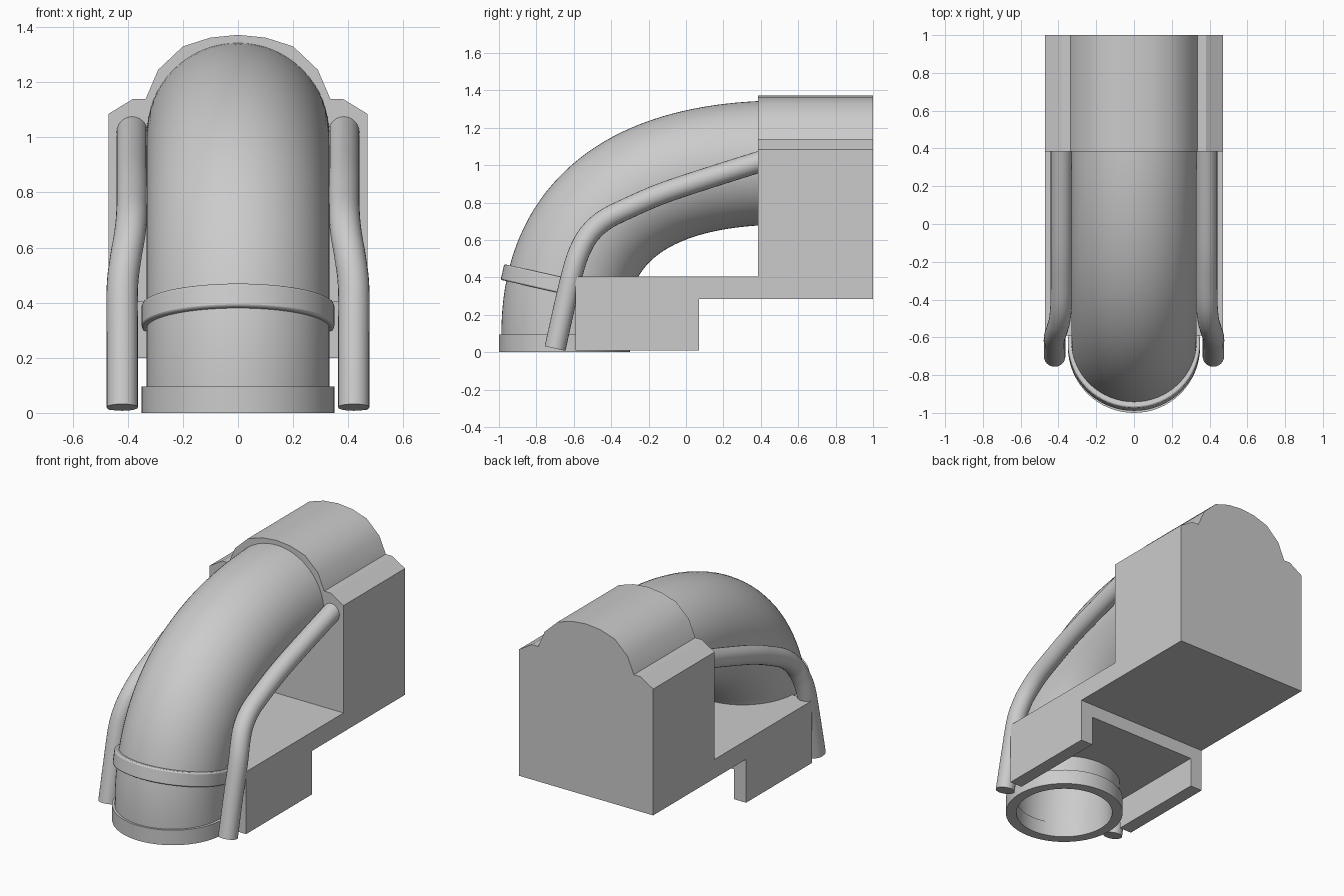
import bpy, bmesh, math
from mathutils import Vector
from mathutils.geometry import interpolate_bezier

if "Cube" in bpy.data.objects:
    bpy.data.objects.remove(bpy.data.objects["Cube"])


def finish(name, bm, bevel=0):
    bmesh.ops.recalc_face_normals(bm, faces=bm.faces[:])
    me = bpy.data.meshes.new(name)
    bm.to_mesh(me)
    bm.free()
    ob = bpy.data.objects.new(name, me)
    bpy.context.collection.objects.link(ob)
    bpy.ops.object.select_all(action='DESELECT')
    ob.select_set(True)
    bpy.context.view_layer.objects.active = ob
    if bevel:
        m = ob.modifiers.new("bevel", 'BEVEL')
        m.width, m.segments, m.limit_method = bevel, 2, 'ANGLE'
    bpy.ops.object.shade_smooth_by_angle(angle=math.radians(30))
    return ob


def extrude(name, profile, y0, y1):
    """Extrude an x-z outline along y."""
    bm = bmesh.new()
    f = bm.faces.new([bm.verts.new((x, y0, z)) for x, z in profile])
    ext = bmesh.ops.extrude_face_region(bm, geom=[f])
    bmesh.ops.translate(bm, vec=(0, y1 - y0, 0),
                        verts=[v for v in ext['geom'] if isinstance(v, bmesh.types.BMVert)])
    return finish(name, bm)


def sweep(name, pts, r, inner=0, n=48, bevel=0):
    """Round bar along a path; hollow when an inner radius is given."""
    bm = bmesh.new()
    pts = [Vector(p) for p in pts]

    def skin(rad):
        rings = []
        for i, p in enumerate(pts):
            t = (pts[min(i + 1, len(pts) - 1)] - pts[max(i - 1, 0)]).normalized()
            u = Vector((1, 0, 0))
            u = (u - t * u.dot(t)).normalized()
            v = t.cross(u)
            rings.append([bm.verts.new(p + rad * (u * math.cos(a) + v * math.sin(a)))
                          for a in (2 * math.pi * k / n for k in range(n))])
        for a, b in zip(rings, rings[1:]):
            bridge(a, b)
        return rings

    def bridge(a, b):
        for k in range(n):
            j = (k + 1) % n
            bm.faces.new((a[k], a[j], b[j], b[k]))

    out = skin(r)
    if inner:
        ins = skin(inner)
        bridge(out[0], ins[0])
        bridge(out[-1], ins[-1])
    else:
        bm.faces.new(out[0])
        bm.faces.new(out[-1])
    return finish(name, bm, bevel)


def smooth_path(pts, steps=6):
    """Catmull-Rom curve through the points."""
    p = [Vector(q) for q in pts]
    p = [2 * p[0] - p[1]] + p + [2 * p[-1] - p[-2]]
    res = []
    for a, b, c, d in zip(p, p[1:], p[2:], p[3:]):
        res += interpolate_bezier(b, b + (c - a) / 6, c - (d - b) / 6, c, steps + 1)[:-1]
    return res + [p[-2]]


# Rear housing with arched roof and stepped shoulders
half = [(.47, .285), (.47, 1.085), (.38, 1.14), (.335, 1.14), (.29, 1.245),
        (.2, 1.33), (.1, 1.362)]
mirrored = [(-x, z) for x, z in reversed(half)]
extrude("housing", half + [(0, 1.372)] + mirrored, .385, 1.0)

# Floor and channel-shaped base
extrude("floor", [(-.47, .285), (.47, .285), (.47, .405), (-.47, .405)], .07, .385)
extrude("base_channel", [(-.47, .01), (-.385, .01), (-.385, .2), (.385, .2),
                         (.385, .01), (.47, .01), (.47, .405), (-.47, .405)], -.59, .07)

# Large hollow elbow
bend = interpolate_bezier(Vector((0, -.655, .1)), Vector((0, -.655, .76)),
                          Vector((0, -.17, .98)), Vector((0, .385, 1.01)), 40)
sweep("elbow", [(0, -.655, .05)] + bend + [(0, .45, 1.013)], .332, .29, 64)

# Mouth ring and tilted collar
sweep("mouth_ring", [(0, -.65, 0), (0, -.65, .095)], .35, .2875, 64)
c, axis = Vector((0, -.64, .352)), Vector((0, .22, .975))
sweep("collar", [c - axis * .043, c + axis * .043], .35, .31, 64, .008)

# Side pipes, one on each side
pipe = [(.42, -.70, .02), (.42, -.65, .245), (.42, -.60, .45), (.408, -.56, .56),
        (.394, -.51, .64), (.386, -.43, .71), (.384, -.3, .775), (.384, -.125, .85),
        (.384, .12, .932), (.384, .45, 1.036)]
for side, s in (("right", 1), ("left", -1)):
    sweep("side_pipe_" + side, smooth_path([(s * x, y, z) for x, y, z in pipe]), .057, n=24)
